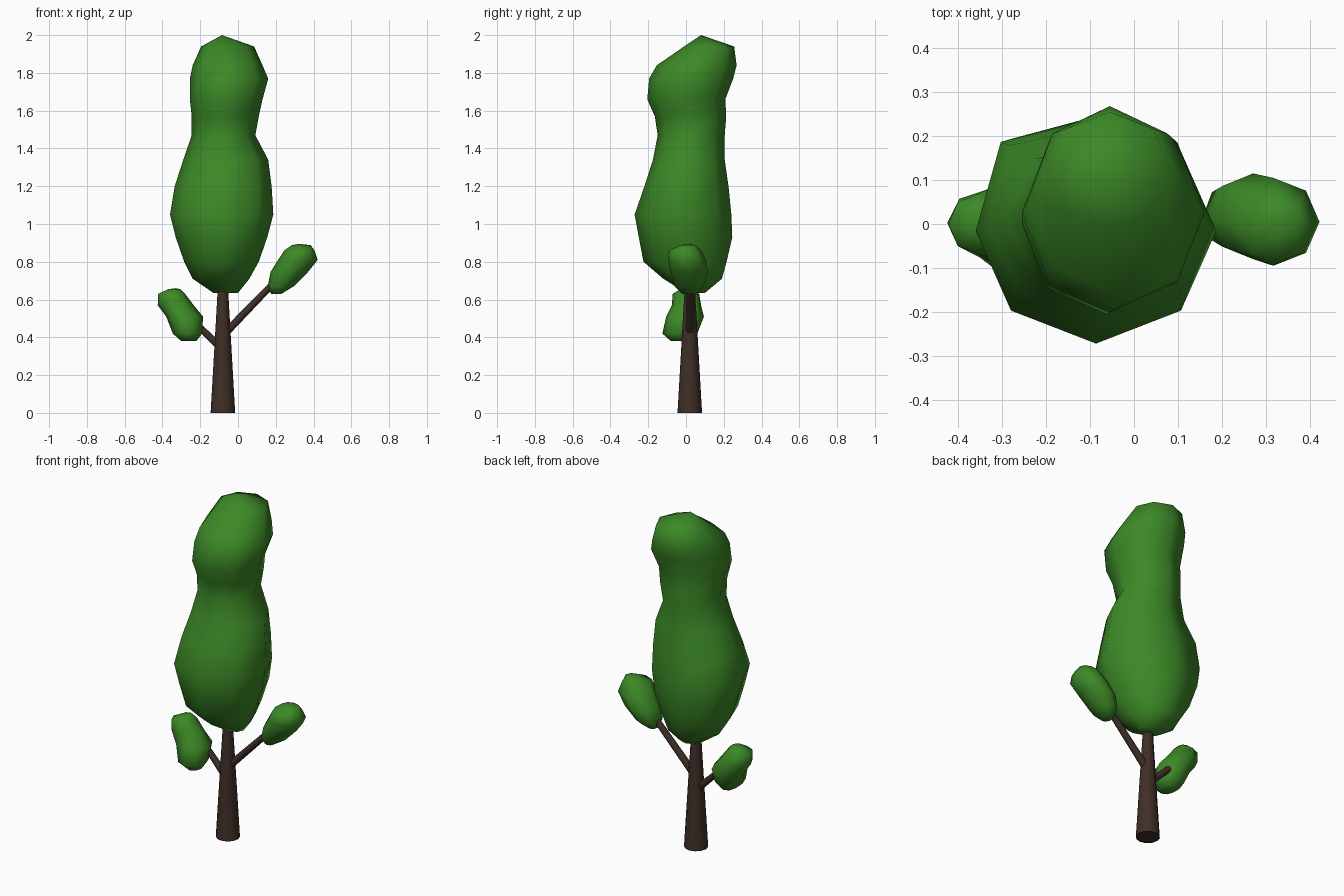
import bpy, bmesh, math
from mathutils import Vector

if "Cube" in bpy.data.objects:
    bpy.data.objects.remove(bpy.data.objects["Cube"])


def material(name, rgb):
    m = bpy.data.materials.new(name)
    m.diffuse_color = (*rgb, 1)
    m.use_nodes = True
    m.node_tree.nodes["Principled BSDF"].inputs["Base Color"].default_value = m.diffuse_color
    return m


LEAF = material("leaf green", (0.045, 0.25, 0.02))
BARK = material("dark bark", (0.05, 0.028, 0.02))


def finish(name, bm, mat, smooth_caps):
    bmesh.ops.recalc_face_normals(bm, faces=bm.faces)
    for f in bm.faces:
        f.smooth = smooth_caps or len(f.verts) == 4
    me = bpy.data.meshes.new(name)
    bm.to_mesh(me)
    bm.free()
    me.materials.append(mat)
    ob = bpy.data.objects.new(name, me)
    bpy.context.collection.objects.link(ob)
    return ob


def skin(bm, rings):
    n = len(rings[0])
    for a, b in zip(rings, rings[1:]):
        for i in range(n):
            j = (i + 1) % n
            bm.faces.new((a[i], a[j], b[j], b[i]))


def foliage(name, rows, tip, bulge=lambda z, i: 1.0, n=8):
    """Loft oval rings, each row = z, x min, x max, y min, y max."""
    bm = bmesh.new()
    rings = []
    for z, x0, x1, y0, y1 in rows:
        ring = []
        for i in range(n):
            a = math.tau * i / n
            k = bulge(z, i)
            ring.append(bm.verts.new(((x0 + x1) / 2 + k * (x1 - x0) / 2 * math.cos(a),
                                      (y0 + y1) / 2 + k * (y1 - y0) / 2 * math.sin(a), z)))
        rings.append(ring)
    skin(bm, rings)
    bm.faces.new(rings[0])
    top = bm.verts.new(tip)
    for i in range(n):
        bm.faces.new((rings[-1][i], rings[-1][(i + 1) % n], top))
    return finish(name, bm, LEAF, True)


def limb(name, p, q, r0, r1, n):
    """Tapered round limb from p to q."""
    p, q = Vector(p), Vector(q)
    rot = (q - p).to_track_quat('Z', 'Y')
    bm = bmesh.new()
    rings = []
    for c, r in ((p, r0), (q, r1)):
        rings.append([bm.verts.new(c + rot @ Vector((r * math.cos(math.tau * i / n),
                                                     r * math.sin(math.tau * i / n), 0)))
                      for i in range(n)])
    skin(bm, rings)
    for r in rings:
        bm.faces.new(r)
    return finish(name, bm, BARK, False)


# Trunk and branches
limb("trunk", (-0.08, 0.02, 0), (-0.08, 0.02, 0.75), 0.065, 0.022, 12)
limb("right_branch", (-0.08, 0.02, 0.41), (0.22, 0.02, 0.72), 0.021, 0.017, 8)
limb("left_branch", (-0.08, 0.02, 0.335), (-0.215, 0.035, 0.465), 0.021, 0.017, 8)

# Main crown, bulging slightly towards the back left of its lower half
foliage("crown", [
    (0.635, -0.13, 0.00, 0.00, 0.10),
    (0.71, -0.24, 0.06, -0.12, 0.19),
    (0.80, -0.285, 0.11, -0.225, 0.215),
    (0.93, -0.33, 0.155, -0.25, 0.245),
    (1.05, -0.36, 0.187, -0.272, 0.24),
    (1.20, -0.335, 0.178, -0.22, 0.225),
    (1.34, -0.29, 0.16, -0.175, 0.205),
    (1.47, -0.245, 0.092, -0.15, 0.205),
    (1.57, -0.245, 0.11, -0.165, 0.213),
    (1.66, -0.255, 0.13, -0.205, 0.208),
    (1.77, -0.255, 0.16, -0.195, 0.25),
    (1.84, -0.24, 0.13, -0.155, 0.268),
    (1.94, -0.195, 0.085, -0.01, 0.255),
], (-0.085, 0.08, 2.0),
    lambda z, i: 1.12 if i == 3 and 0.75 < z < 1.25 else 1.0)

# Small leaf clumps on the branch ends
foliage("left_clump", [
    (0.38, -0.30, -0.22, -0.08, 0.02),
    (0.42, -0.345, -0.19, -0.125, 0.06),
    (0.51, -0.38, -0.185, -0.105, 0.095),
    (0.57, -0.425, -0.235, -0.075, 0.08),
    (0.63, -0.422, -0.28, -0.07, 0.07),
    (0.655, -0.37, -0.305, -0.03, 0.04),
], (-0.33, 0.005, 0.66))
foliage("right_clump", [
    (0.63, 0.175, 0.23, -0.02, 0.05),
    (0.67, 0.157, 0.295, -0.06, 0.095),
    (0.745, 0.172, 0.37, -0.08, 0.115),
    (0.81, 0.212, 0.422, -0.095, 0.105),
    (0.86, 0.245, 0.405, -0.09, 0.08),
    (0.888, 0.285, 0.385, -0.03, 0.05),
], (0.32, 0.01, 0.895))
